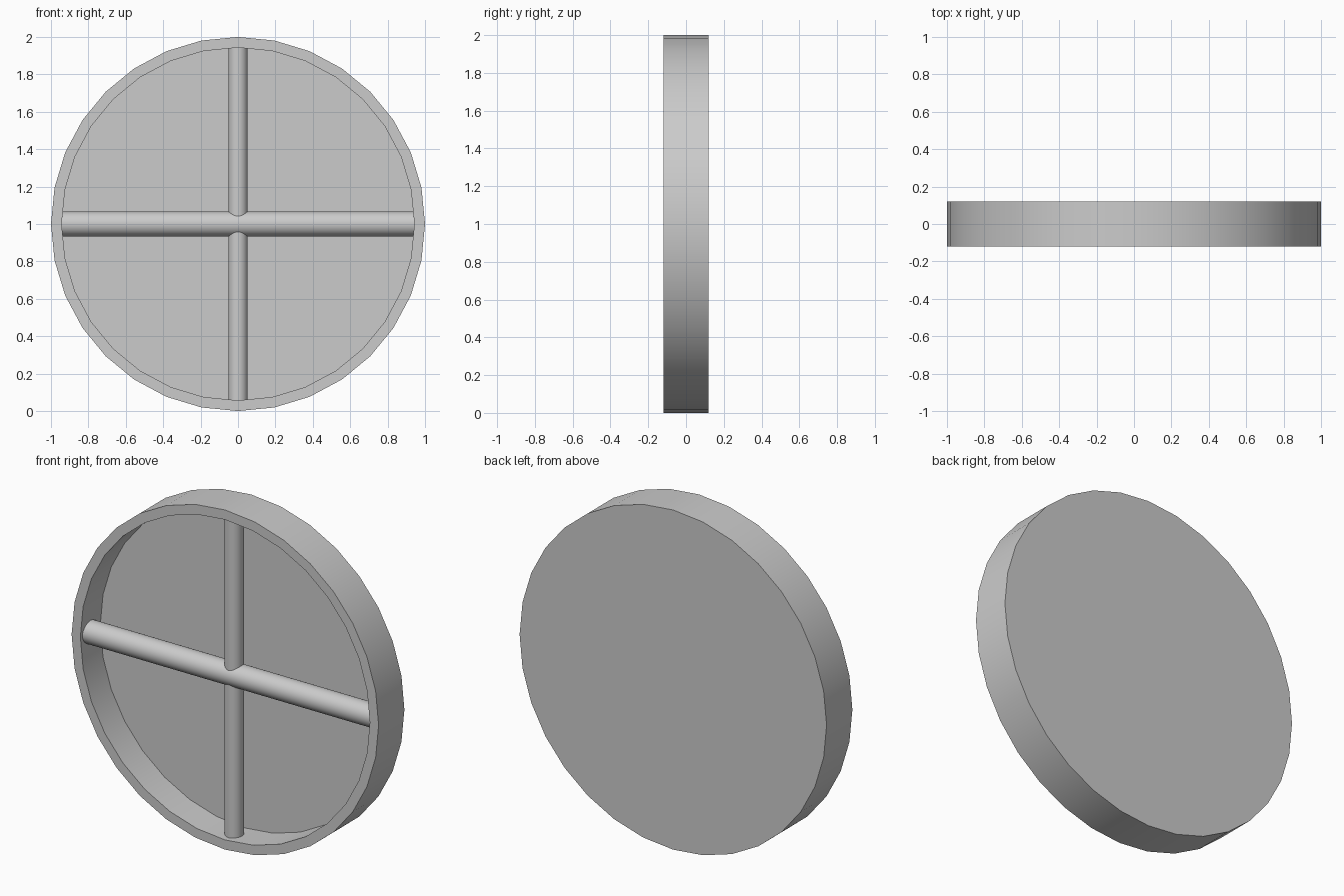
import bpy, bmesh
from math import pi, cos, sin

if "Cube" in bpy.data.objects:
    bpy.data.objects.remove(bpy.data.objects["Cube"])

SIDES = 32
CENTRE_Z = 1.0


def finish(obj):
    bpy.ops.object.select_all(action='DESELECT')
    obj.select_set(True)
    bpy.context.view_layer.objects.active = obj
    bpy.ops.object.shade_smooth_by_angle(angle=pi / 6)


def ring(bm, radius, y):
    return [bm.verts.new((radius * sin(2 * pi * i / SIDES), y,
                          CENTRE_Z + radius * cos(2 * pi * i / SIDES)))
            for i in range(SIDES)]


# Shallow round pan: closed back, outer wall, front lip, inner wall, floor
def round_pan(name, profile):
    bm = bmesh.new()
    rings = [ring(bm, r, y) for r, y in profile]
    bm.faces.new(rings[0])
    bm.faces.new(rings[-1])
    for a, b in zip(rings, rings[1:]):
        for i in range(SIDES):
            j = (i + 1) % SIDES
            bm.faces.new((a[i], a[j], b[j], b[i]))
    bmesh.ops.recalc_face_normals(bm, faces=bm.faces)
    mesh = bpy.data.meshes.new(name)
    bm.to_mesh(mesh)
    bm.free()
    obj = bpy.data.objects.new(name, mesh)
    bpy.context.collection.objects.link(obj)
    finish(obj)


round_pan("round_frame", [(1.0, 0.12), (1.0, -0.12), (0.943, -0.12), (0.943, 0.065)])


# Crossing round bars, ends buried in the rim
def bar(name, radius, rotation):
    bpy.ops.mesh.primitive_cylinder_add(vertices=SIDES, radius=radius, depth=1.91,
                                        location=(0, -0.035, CENTRE_Z), rotation=rotation)
    obj = bpy.context.object
    obj.name = name
    finish(obj)


bar("horizontal_bar", 0.067, (0, pi / 2, 0))
bar("vertical_bar", 0.052, (0, 0, 0))
